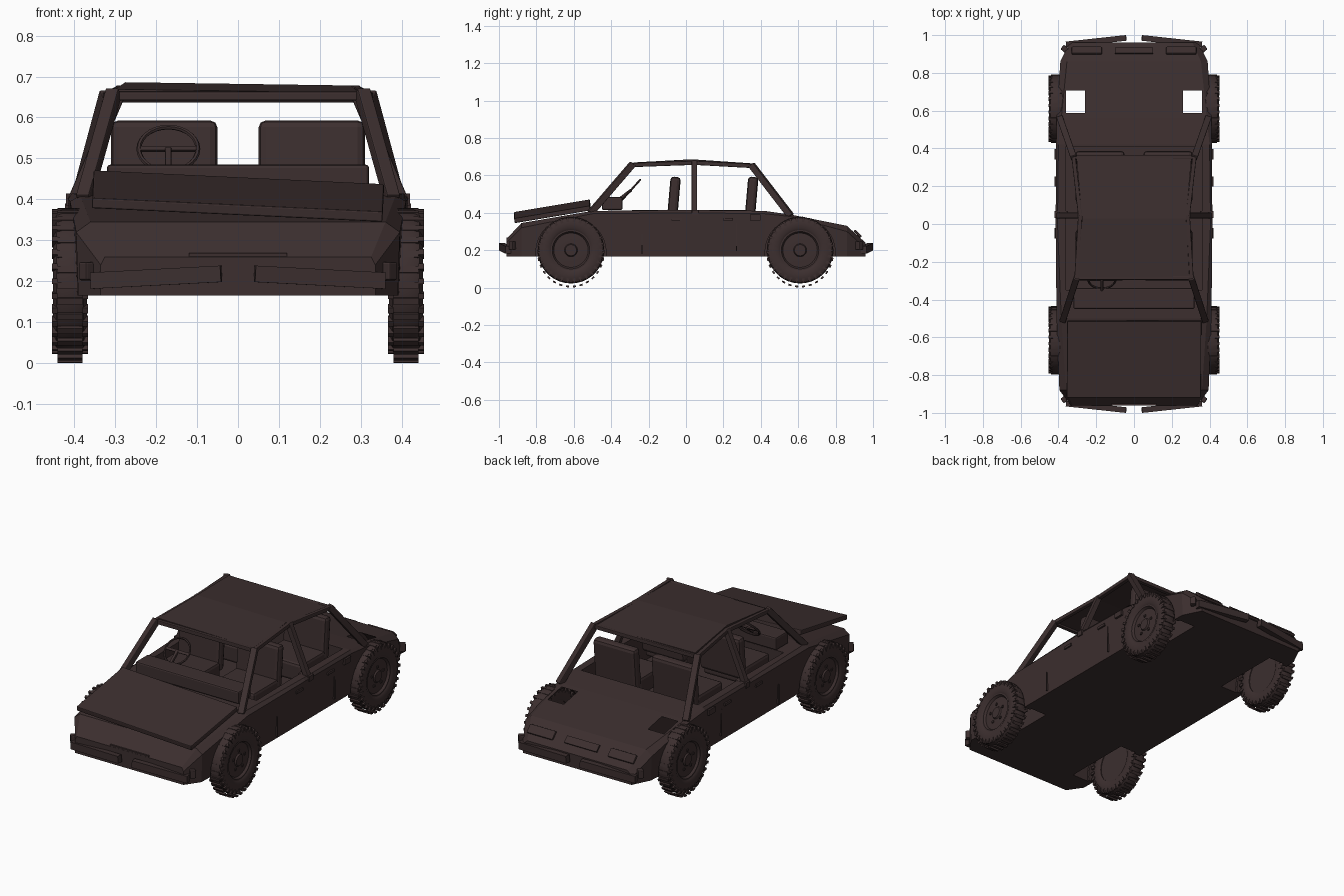
import bpy, bmesh
from math import sin, cos, pi, radians
from mathutils import Vector, Matrix

if "Cube" in bpy.data.objects:
    bpy.data.objects.remove(bpy.data.objects["Cube"])

# One burnt, rusty colour for the whole wreck
rust = bpy.data.materials.new("burnt_rust")
rust.use_nodes = True
rust.diffuse_color = (0.045, 0.028, 0.028, 1)
for node in rust.node_tree.nodes:
    if node.type == 'BSDF_PRINCIPLED':
        node.inputs["Base Color"].default_value = rust.diffuse_color
        node.inputs["Roughness"].default_value = 0.9


def finish(bm, name, smooth=False):
    bmesh.ops.recalc_face_normals(bm, faces=bm.faces)
    mesh = bpy.data.meshes.new(name)
    bm.to_mesh(mesh)
    bm.free()
    mesh.materials.append(rust)
    obj = bpy.data.objects.new(name, mesh)
    bpy.context.scene.collection.objects.link(obj)
    if smooth:
        bpy.ops.object.select_all(action='DESELECT')
        obj.select_set(True)
        bpy.context.view_layer.objects.active = obj
        bpy.ops.object.shade_smooth_by_angle(angle=radians(35))
    return obj


def add_box(bm, centre, size, rot=None, bevel=0.0):
    part = bmesh.new()
    bmesh.ops.create_cube(part, size=1)
    bmesh.ops.scale(part, vec=size, verts=part.verts)
    if bevel:
        bmesh.ops.bevel(part, geom=part.edges[:], offset=bevel, segments=2,
                        affect='EDGES', profile=0.5)
    m = Matrix.Translation(centre)
    if rot is not None:
        m = m @ rot
    part.transform(m)
    temp = bpy.data.meshes.new("temp")
    part.to_mesh(temp)
    part.free()
    bm.from_mesh(temp)
    bpy.data.meshes.remove(temp)


def box(name, centre, size, rot=None, bevel=0.0):
    bm = bmesh.new()
    add_box(bm, centre, size, rot, bevel)
    return finish(bm, name)


def turn(axis, degrees):
    return Matrix.Rotation(radians(degrees), 4, axis)


def bar(name, a, b, width=0.03):
    a, b = Vector(a), Vector(b)
    d = b - a
    box(name, (a + b) / 2, (width, width, d.length + width / 2),
        d.to_track_quat('Z', 'Y').to_matrix().to_4x4(), 0.004)


def lathe(bm, profile, centre, steps, side=1, closed=True):
    # Spin (radius, offset) points round the x axis
    rings = []
    for i in range(steps):
        a = 2 * pi * i / steps
        rings.append([bm.verts.new((centre[0] + side * x, centre[1] + r * cos(a),
                                    centre[2] + r * sin(a))) for r, x in profile])
    n = len(profile)
    for i in range(steps):
        p, q = rings[i], rings[(i + 1) % steps]
        for j in range(n if closed else n - 1):
            k = (j + 1) % n
            bm.faces.new((p[j], p[k], q[k], q[j]))
    if not closed:
        for j in (0, n - 1):
            bm.faces.new([ring[j] for ring in rings])


# Body shell lofted from front to back:
# y, bottom half width, shoulder half width, top half width, shoulder z, top z
stations = [(-.96, .335, .335, .325, .24, .26), (-.88, .39, .395, .36, .32, .345),
            (-.5, .40, .41, .385, .395, .41), (.0, .40, .415, .405, .40, .415),
            (.42, .40, .412, .40, .395, .41), (.56, .40, .41, .385, .38, .39),
            (.86, .385, .39, .355, .30, .33), (.96, .335, .34, .31, .21, .24)]
bm = bmesh.new()
loops = []
for y, wb, wm, wt, zm, zt in stations:
    half = [(wb, .165), (wm, zm), (wt, zt)]
    pts = half + [(-x, z) for x, z in reversed(half)]
    loops.append([bm.verts.new((x, y, z)) for x, z in pts])
for p, q in zip(loops, loops[1:]):
    for j in range(6):
        k = (j + 1) % 6
        bm.faces.new((p[j], p[k], q[k], q[j]))
bm.faces.new(loops[0])
bm.faces.new(loops[-1])
body = finish(bm, "body_shell")

# Cabin opening and wheel arches cut from the shell
cutters = [box("cabin_cutter", (0, .03, .45), (.72, .76, .4))]
for side in (-1, 1):
    for y in (-.615, .61):
        for r, x0, x1 in ((.2, .26, .36), (.188, .35, .6)):
            bm = bmesh.new()
            lathe(bm, [(r, x0), (r, x1)], (0, y, .187), 32, side, False)
            cutters.append(finish(bm, "arch_cutter"))
for cutter in cutters:
    cutter.hide_render = True
    mod = body.modifiers.new("cut", 'BOOLEAN')
    mod.object = cutter
    mod.operation = 'DIFFERENCE'
    mod.solver = 'EXACT'
deps = bpy.context.evaluated_depsgraph_get()
cut_mesh = bpy.data.meshes.new_from_object(body.evaluated_get(deps))
body.modifiers.clear()
body.data = cut_mesh
for cutter in cutters:
    bpy.data.objects.remove(cutter)

# Loose hood, sitting crooked
box("loose_hood", (0, -.715, .408), (.71, .41, .026),
    turn('Y', 2.7) @ turn('X', 9.5), .004)

# Sagging roof panel
bm = bmesh.new()
rows = []
for y, w, z in ((-.28, .30, .655), (.03, .275, .672), (.355, .305, .65)):
    rows.append([bm.verts.new((x, y, z + dz)) for x, dz in
                 ((-w, .004), (w, -.004), (w, .006), (-w, .014))])
for p, q in zip(rows, rows[1:]):
    for j in range(4):
        k = (j + 1) % 4
        bm.faces.new((p[j], p[k], q[k], q[j]))
bm.faces.new(rows[0])
bm.faces.new(rows[-1])
finish(bm, "roof_panel")

# Pillars, roof rails and cross bars
bar("front_roof_bar", (-.3, -.285, .652), (.3, -.285, .652), .022)
bar("rear_roof_bar", (-.31, .355, .648), (.31, .355, .648), .022)
for s, tag in ((1, "left"), (-1, "right")):
    front, mid, rear = (s * .305, -.29, .655), (s * .285, .045, .667), (s * .32, .355, .65)
    bar("front_pillar_" + tag, (s * .375, -.505, .405), front, .034)
    bar("middle_pillar_" + tag, (s * .40, .045, .40), mid, .03)
    bar("rear_pillar_" + tag, (s * .39, .555, .39), rear, .034)
    bar("front_roof_rail_" + tag, front, mid, .022)
    bar("rear_roof_rail_" + tag, mid, rear, .022)
    box("pillar_base_" + tag, (s * .385, .05, .40), (.07, .035, .03))

    # Door seams, handles and hinges
    for y, z, h in ((-.235, .235, .11), (.27, .27, .15)):
        box("door_seam_" + tag, (s * .405, y, z), (.012, .006, h))
    for y in (-.05, .225):
        box("door_handle_" + tag, (s * .412, y, .365), (.016, .055, .014))
    box("rear_hinge_" + tag, (s * .41, .37, .375), (.024, .055, .03))

    # Front and rear bumper halves, lamps and corner markers
    for e, end in ((-1, "front"), (1, "rear")):
        box(end + "_bumper_" + tag, (s * .2, e * .968, .21), (.32, .03, .04),
            turn('Z', -s * e * 6.2) @ turn('Y', s * 3))
        box(end + "_marker_" + tag, (s * .365, e * .925, .225), (.03, .04, .045),
            turn('Z', s * -e * 50), .005)
        box(end + "_lamp_" + tag, (s * .25, e * .918, .288), (.16, .05, .014),
            turn('X', -e * 45), .005)

    # Seats: two rows of two
    for y, row in ((-.065, "front"), (.35, "rear")):
        box(row + "_seat_back_" + tag, (s * .18, y, .475), (.26, .055, .235),
            turn('X', -5), .018)
        box(row + "_seat_cushion_" + tag, (s * .18, y - .125, .365),
            (.26, .22, .1), None, .015)

box("grille_bar", (0, -.955, .265), (.24, .012, .008))
box("tail_plate", (0, .917, .288), (.2, .04, .01), turn('X', -45))

# Dashboard, steering column and wheel
box("dashboard", (0, -.395, .45), (.64, .11, .07), None, .008)
bar("steering_column", (-.17, -.36, .47), (-.17, -.295, .52), .016)
bm = bmesh.new()
ring = [(.072 + .006 * cos(a * pi / 3), .006 * sin(a * pi / 3)) for a in range(6)]
lathe(bm, ring, (0, 0, 0), 28)
add_box(bm, (0, 0, 0), (.008, .014, .145))
bm.transform(Matrix.Translation((-.17, -.293, .523)) @ turn('X', 48) @ turn('Y', 90))
finish(bm, "steering_wheel", True)

# Wheels with rims, bolts and tread lugs
tyre = [(.108, -.034), (.118, -.040), (.155, -.041), (.172, -.033), (.178, -.018),
        (.178, .018), (.172, .033), (.155, .041), (.118, .040), (.108, .034)]
rim = [(.11, -.03), (.11, .034), (.10, .034), (.092, .022), (.06, .024),
       (.035, .024), (.03, .032)]
lugs = 30
for s, tag in ((1, "left"), (-1, "right")):
    for y, end in ((-.615, "front"), (.61, "rear")):
        name = end + "_" + tag
        hub = (s * .41, y, .2)
        bm = bmesh.new()
        lathe(bm, tyre, hub, 36, s)
        finish(bm, "tyre_" + name, True)
        bm = bmesh.new()
        lathe(bm, rim, hub, 30, s, False)
        for i in range(5):
            a = 2 * pi * i / 5 + pi / 2
            add_box(bm, (s * .435, y + .052 * cos(a), .2 + .052 * sin(a)), (.01, .012, .012))
        finish(bm, "rim_" + name, True)
        bm = bmesh.new()
        for i in range(lugs):
            a = 2 * pi * (i + .5) / lugs - pi / 2
            rot = turn('X', i * 360 / lugs + 180 / lugs)
            add_box(bm, (s * .41, y + .176 * cos(a), .19 + .185 * sin(a)),
                    (.06, .017, .009), rot)
            for t in (-1, 1):
                add_box(bm, (s * .41 + t * .037, y + .164 * cos(a), .2 + .164 * sin(a)),
                        (.013, .014, .026), rot)
        finish(bm, "tread_" + name)
